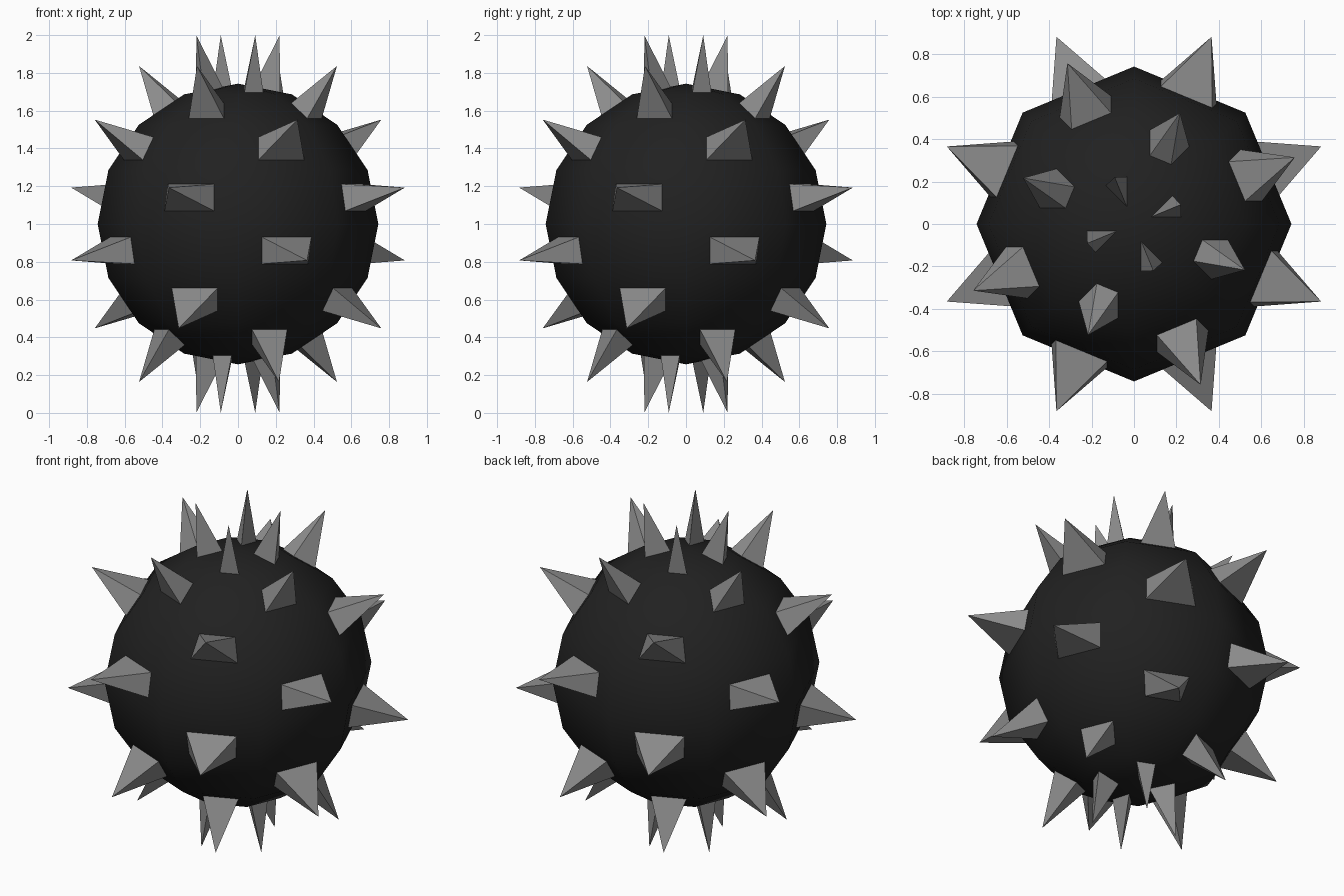
import bpy, bmesh, math
from mathutils import Vector

if "Cube" in bpy.data.objects:
    bpy.data.objects.remove(bpy.data.objects["Cube"])

R = 0.743          # ball radius
H = 0.30           # spike height
BASE = 0.5         # spike base size relative to the ball facet
CENTRE = Vector((0, 0, 1))


def material(name, v):
    m = bpy.data.materials.new(name)
    m.diffuse_color = (v, v, v, 1)
    m.use_nodes = True
    m.node_tree.nodes["Principled BSDF"].inputs["Base Color"].default_value = m.diffuse_color
    return m


def make_object(name, bm, mat):
    me = bpy.data.meshes.new(name)
    bm.to_mesh(me)
    ob = bpy.data.objects.new(name, me)
    ob.location = CENTRE
    me.materials.append(mat)
    bpy.context.collection.objects.link(ob)
    return ob


black = material("black", 0.015)
grey = material("grey", 0.26)

# Ball: eight segments, eight rings, smooth shaded
ball = bmesh.new()
bmesh.ops.create_uvsphere(ball, u_segments=8, v_segments=8, radius=R)
for f in ball.faces:
    f.smooth = True

# Spikes: a pyramid on every other facet, in a checkerboard pattern
spikes = bmesh.new()
for f in ball.faces:
    c = f.calc_center_median_weighted() if len(f.verts) == 4 else f.calc_center_median()
    seg = math.floor(math.atan2(c.y, c.x) / math.radians(45))
    ring = math.floor(math.asin(c.z / c.length) / math.radians(22.5))
    if (seg + ring) % 2 == 0:
        continue
    n = f.normal if f.normal.dot(c) > 0 else -f.normal
    base = [spikes.verts.new(c.lerp(v.co, BASE)) for v in f.verts]
    tip = spikes.verts.new(c + n * H)
    for a, b in zip(base, base[1:] + base[:1]):
        spikes.faces.new((a, b, tip))
    spikes.faces.new(base[::-1])
bmesh.ops.recalc_face_normals(spikes, faces=spikes.faces[:])

make_object("ball", ball, black)
make_object("spikes", spikes, grey)
ball.free()
spikes.free()
